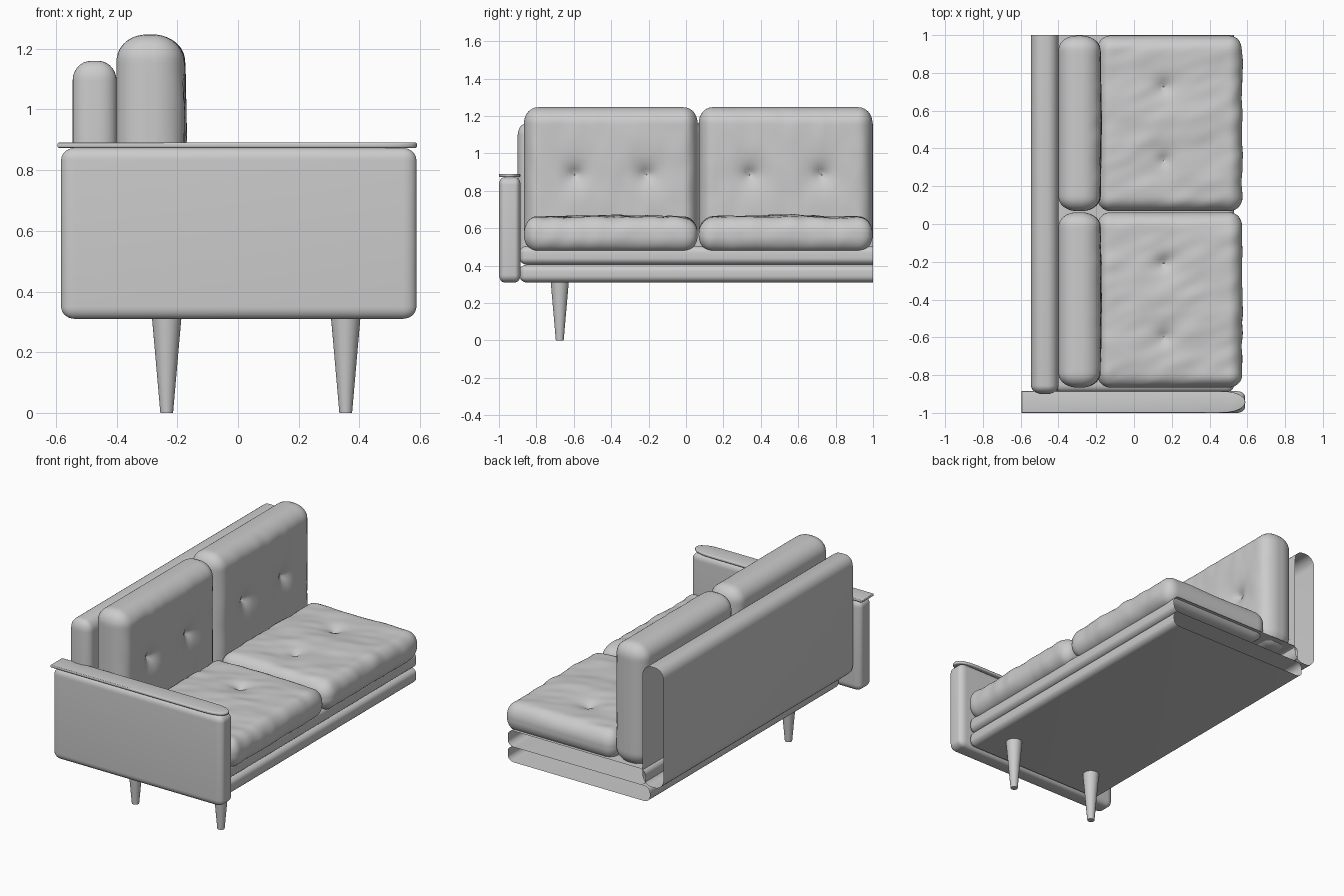
import bpy, bmesh, math
from mathutils import Vector, noise

if "Cube" in bpy.data.objects:
    bpy.data.objects.remove(bpy.data.objects["Cube"])


def finish(name, bm):
    bmesh.ops.recalc_face_normals(bm, faces=bm.faces)
    mesh = bpy.data.meshes.new(name)
    bm.to_mesh(mesh)
    bm.free()
    ob = bpy.data.objects.new(name, mesh)
    bpy.context.collection.objects.link(ob)
    return ob


def soft_box(name, lo, hi, radii, cut_y=None):
    """Box with elliptical rounded edges; cut_y slices it open at that plane."""
    lo, hi, r = Vector(lo), Vector(hi), Vector(radii)
    bm = bmesh.new()
    bmesh.ops.create_cube(bm, size=1)
    for v in bm.verts:
        v.co = Vector([v.co[i] * (hi[i] - lo[i]) / r[i] for i in range(3)])
    bmesh.ops.bevel(bm, geom=bm.edges[:], offset=1, segments=7, profile=0.5,
                    affect='EDGES')
    mid = (lo + hi) / 2
    for v in bm.verts:
        v.co = mid + Vector([v.co[i] * r[i] for i in range(3)])
    if cut_y is not None:
        bmesh.ops.bisect_plane(bm, geom=bm.verts[:] + bm.edges[:] + bm.faces[:],
                               plane_co=(0, cut_y, 0), plane_no=(0, 1, 0),
                               clear_outer=True)
    return finish(name, bm)


def cushion(name, lo, hi, radii, axis, tufts, depth, puff, wrinkle):
    """Pillow with buttoned dents on its +axis face."""
    lo, hi, r = Vector(lo), Vector(hi), Vector(radii)
    mid, half = (lo + hi) / 2, (hi - lo) / 2
    others = [i for i in range(3) if i != axis]
    bm = bmesh.new()
    bmesh.ops.create_cube(bm, size=2)
    bmesh.ops.subdivide_edges(bm, edges=bm.edges[:], cuts=47, use_grid_fill=True)
    for v in bm.verts:
        # project the cube onto a rounded box
        p = Vector([v.co[i] * half[i] for i in range(3)])
        c = Vector([max(-half[i] + r[i], min(half[i] - r[i], p[i])) for i in range(3)])
        d = Vector([(p[i] - c[i]) / r[i] for i in range(3)])
        if d.length > 1e-6:
            d.normalize()
        p = Vector([c[i] + d[i] * r[i] for i in range(3)]) + mid
        # belly, button dents and creases
        w = max(0.0, (p[axis] - mid[axis]) / half[axis])
        a, b = [(p[i] - mid[i]) / half[i] for i in others]
        dist = [(Vector((p[others[0]], p[others[1]])) - Vector(t)).length for t in tufts]
        push = puff * max(0, 1 - a * a) * max(0, 1 - b * b)
        push -= sum(depth * math.exp(-q / 0.05) for q in dist)
        n = noise.noise(Vector((p.x * 5 + p.y * 4, p.y * 13 - p.x * 6, p.z * 7)))
        push += wrinkle * n
        p[axis] += w * push
        if axis == 2 and p.x > mid.x:  # rumpled front edge of the seat
            p.x += 0.9 * wrinkle * n * ((p.x - mid.x) / half.x) ** 3
        v.co = p
    return finish(name, bm)


# seat frame: two stacked rails, open at the section end
soft_box("lower_base", (-0.45, -0.89, 0.31), (0.53, 1.3, 0.405), (0.04, 0.04, 0.035), 1.0)
soft_box("upper_base", (-0.42, -0.89, 0.405), (0.53, 1.3, 0.505), (0.04, 0.04, 0.035), 1.0)

# back panel, open at the section end
soft_box("back_panel", (-0.545, -0.9, 0.41), (-0.40, 1.3, 1.16), (0.06, 0.045, 0.065), 1.0)

# arm panel
soft_box("arm_panel", (-0.583, -1.0, 0.31), (0.588, -0.885, 0.873), (0.045, 0.03, 0.04))

# thin arm cap: square at the back, rounded at the front
bm = bmesh.new()
outline = [(-0.595, -0.885), (-0.595, -1.0), (0.40, -1.0)]
for i in range(13):
    t = math.pi * (i / 12 - 0.5)
    outline.append((0.45 + 0.14 * max(0, math.cos(t)) ** 0.8, -0.9425 + 0.0575 * math.sin(t)))
outline.append((0.40, -0.885))
face = bm.faces.new([bm.verts.new((x, y, 0.873)) for x, y in outline])
top = bmesh.ops.extrude_face_region(bm, geom=[face])
bmesh.ops.translate(bm, vec=(0, 0, 0.018),
                    verts=[g for g in top["geom"] if isinstance(g, bmesh.types.BMVert)])
rims = [e for e in bm.edges if abs(e.verts[0].co.z - e.verts[1].co.z) < 1e-5]
bmesh.ops.bevel(bm, geom=rims, offset=0.006, segments=3, profile=0.5, affect='EDGES')
finish("arm_cap", bm)

# seat and back cushions, two of each
for side, y0, y1 in (("left", -0.866, 0.062), ("right", 0.068, 0.997)):
    yc = (y0 + y1) / 2
    cushion("back_cushion_" + side, (-0.40, y0, 0.49), (-0.18, y1, 1.247),
            (0.10, 0.075, 0.085), 0,
            [(yc - 0.19, 0.89), (yc + 0.19, 0.89)], 0.06, 0.012, 0.004)
    cushion("seat_cushion_" + side, (-0.195, y0, 0.475), (0.573, y1, 0.658),
            (0.07, 0.075, 0.085), 2,
            [(0.16, yc - 0.195), (0.16, yc + 0.195)], 0.045, 0.014, 0.008)

# tapered round legs
for name, x in (("back_leg", -0.235), ("front_leg", 0.355)):
    bm = bmesh.new()
    bmesh.ops.create_cone(bm, cap_ends=True, segments=32, radius1=0.021,
                          radius2=0.049, depth=0.32)
    bmesh.ops.translate(bm, verts=bm.verts, vec=(x, -0.675, 0.16))
    finish(name, bm)

# smooth shading with crisp edges
bpy.ops.object.select_all(action='SELECT')
bpy.context.view_layer.objects.active = bpy.data.objects["arm_panel"]
bpy.ops.object.shade_smooth_by_angle(angle=math.radians(40))
